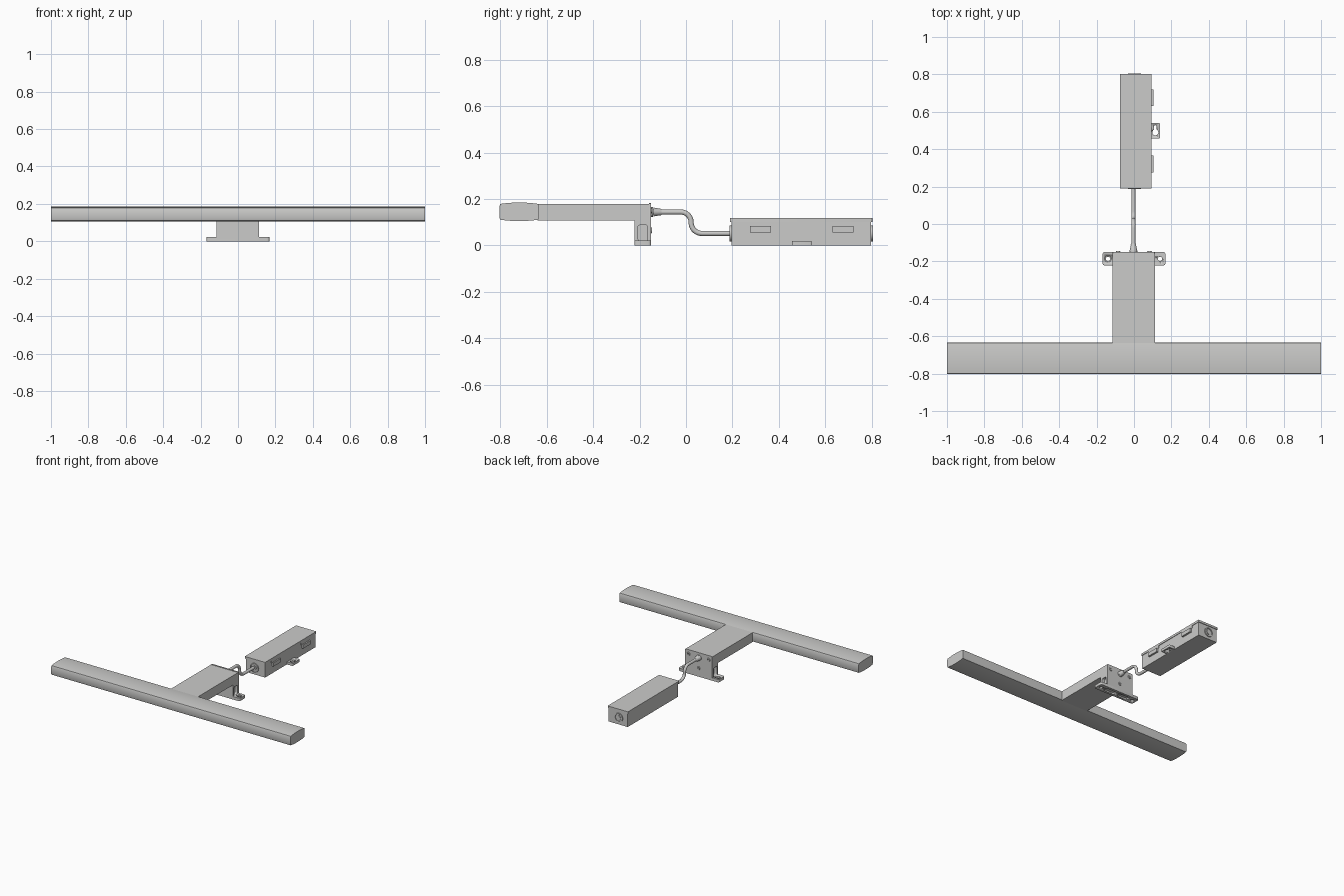
import bpy, bmesh, math
from mathutils import Vector, Matrix

if "Cube" in bpy.data.objects:
    bpy.data.objects.remove(bpy.data.objects["Cube"])

GREY = bpy.data.materials.new("light_grey")
GREY.diffuse_color = (0.6, 0.6, 0.59, 1)
GREY.use_nodes = True
GREY.node_tree.nodes["Principled BSDF"].inputs["Base Color"].default_value = GREY.diffuse_color


def finish(name, bm, smooth=False):
    bmesh.ops.recalc_face_normals(bm, faces=bm.faces)
    me = bpy.data.meshes.new(name)
    bm.to_mesh(me)
    bm.free()
    me.materials.append(GREY)
    ob = bpy.data.objects.new(name, me)
    bpy.context.collection.objects.link(ob)
    if smooth:
        bpy.ops.object.select_all(action='DESELECT')
        ob.select_set(True)
        bpy.context.view_layer.objects.active = ob
        bpy.ops.object.shade_smooth_by_angle(angle=math.radians(35))
    return ob


def box(name, x, y, z, round_axis=None, r=0.0):
    """Box from ranges; edges along round_axis may be rounded."""
    bm = bmesh.new()
    bmesh.ops.create_cube(bm, size=1)
    for v in bm.verts:
        v.co = Vector([(a + b) / 2 + c * (b - a) for c, (a, b) in zip(v.co, (x, y, z))])
    if round_axis is not None:
        es = [e for e in bm.edges
              if abs((e.verts[0].co - e.verts[1].co).normalized()[round_axis]) > 0.9]
        bmesh.ops.bevel(bm, geom=es, offset=r, segments=4, profile=0.5, affect='EDGES')
    return finish(name, bm, round_axis is not None)


def rod(name, c, r1, r2, depth, axis='Z', n=24):
    """Cylinder or cone centred on c; r2 is the radius at the + end."""
    bm = bmesh.new()
    rot = Matrix.Rotation(-math.pi / 2, 4, 'X') if axis == 'Y' else Matrix()
    bmesh.ops.create_cone(bm, cap_ends=True, segments=n, radius1=r1, radius2=r2,
                          depth=depth, matrix=Matrix.Translation(c) @ rot)
    return finish(name, bm, True)


def extrude(name, pts, axis, a, b):
    """Extrude a 2D outline along x (pts = y,z) from a to b."""
    bm = bmesh.new()
    f = bm.faces.new([bm.verts.new((a, p, q)) for p, q in pts])
    g = bmesh.ops.extrude_face_region(bm, geom=[f])
    bmesh.ops.translate(bm, vec=(b - a, 0, 0),
                        verts=[v for v in g['geom'] if isinstance(v, bmesh.types.BMVert)])
    return finish(name, bm, axis)


def cut(ob, *cutters):
    for c in cutters:
        m = ob.modifiers.new("cut", 'BOOLEAN')
        m.operation, m.solver, m.object = 'DIFFERENCE', 'EXACT', c
        bpy.context.view_layer.objects.active = ob
        bpy.ops.object.modifier_apply(modifier=m.name)
        bpy.data.objects.remove(c)


# light bar: gently bowed top and lens underneath
N = 10
ys = [-0.799 + 0.163 * i / N for i in range(N + 1)]
bow = [1 - (2 * i / N - 1) ** 2 for i in range(N + 1)]
top = [(y, 0.179 + 0.006 * b) for y, b in zip(ys, bow)]
low = [(y, 0.111 - 0.006 * b) for y, b in zip(ys, bow)]
side_f, side_b = [(-0.802, 0.172), (-0.802, 0.118)], [(-0.633, 0.118), (-0.633, 0.172)]
extrude("light_bar", top[::-1] + side_f + low + side_b, True, -1, 1)

# arm with its downturned mounting post
arm = extrude("arm", [(-0.64, 0.108), (-0.64, 0.179), (-0.157, 0.179), (-0.157, 0.01),
                      (-0.222, 0.01), (-0.222, 0.108)], False, -0.114, 0.112)
for s in (-1, 1):
    cut(arm, box("recess", sorted((s * 0.09, s * 0.13)), (-0.207, -0.165), (0.02, 0.088), 0, 0.01))

# mounting foot with counterbored screw holes and underside slots
foot = box("mounting_foot", (-0.168, 0.168), (-0.222, -0.15), (0, 0.022), 2, 0.012)
for s in (-1, 1):
    cut(foot, rod("hole", (s * 0.139, -0.186, 0.01), 0.011, 0.011, 0.1),
        rod("counterbore", (s * 0.139, -0.186, 0.022), 0.018, 0.018, 0.012),
        box("slot", sorted((s * 0.015, s * 0.105)), (-0.203, -0.169), (-0.01, 0.012), 2, 0.012))

# end plate with three screws
box("end_plate", (-0.114, 0.112), (-0.159, -0.15), (0.01, 0.182), 1, 0.005)
for i, (x, z) in enumerate(((-0.085, 0.15), (0.083, 0.15), (0, 0.065))):
    scr = rod(f"screw_{i}", (x, -0.149, z), 0.014, 0.011, 0.007, 'Y', 16)
    cut(scr, rod("socket", (x, -0.145, z), 0.006, 0.006, 0.008, 'Y', 6))

# ribbed strain relief
X0 = -0.003
rod("strain_relief_collar", (X0, -0.147, 0.144), 0.021, 0.021, 0.012, 'Y')
for i in range(4):
    r = 0.020 - 0.0015 * i
    rod(f"strain_relief_{i}", (X0, -0.136 + i * 0.009, 0.144), r, r - 0.003, 0.009, 'Y')

# S-shaped cable
path = [(-0.15, 0.144)]
for i in range(9):
    t = math.pi / 2 * i / 8
    path.append((-0.022 + 0.044 * math.sin(t), 0.1 + 0.044 * math.cos(t)))
for i in range(9):
    t = math.pi / 2 * i / 8
    path.append((0.068 - 0.046 * math.cos(t), 0.098 - 0.046 * math.sin(t)))
path.append((0.2, 0.052))
bm = bmesh.new()
rings = []
for i, (y, z) in enumerate(path):
    p, q = path[max(i - 1, 0)], path[min(i + 1, len(path) - 1)]
    d = Vector((0, q[0] - p[0], q[1] - p[1])).normalized()
    n = Vector((0, -d.z, d.y))
    rings.append([bm.verts.new(Vector((X0, y, z)) + 0.011 * (math.cos(a) * n + math.sin(a) * Vector((1, 0, 0))))
                  for a in [k * math.pi / 8 for k in range(16)]])
for a, b in zip(rings, rings[1:]):
    for k in range(16):
        bm.faces.new((a[k], a[k - 1], b[k - 1], b[k]))
finish("cable", bm, True)

# driver box and overhanging lid
body = box("driver_box", (-0.071, 0.090), (0.195, 0.797), (0, 0.106))
box("driver_lid", (-0.076, 0.094), (0.189, 0.802), (0.102, 0.118), 2, 0.003)

# snap clips on the right side
for i, y in enumerate((0.32, 0.675)):
    box(f"clip_{i}", (0.088, 0.104), (y - 0.045, y + 0.045), (0.056, 0.084))
    box(f"clip_strap_{i}", (0.088, 0.094), (y - 0.055, y + 0.055), (0.084, 0.104))

# keyhole hanging tab
tab = box("hanging_tab", (0.085, 0.138), (0.456, 0.541), (0, 0.02), 2, 0.006)
cut(tab, rod("key_round", (0.114, 0.490, 0.01), 0.016, 0.016, 0.1),
    box("key_slot", (0.107, 0.121), (0.49, 0.528), (-0.05, 0.07), 2, 0.006))

# ring-shaped cable ports on both ends
for name, y, s, z in (("port_front", 0.193, -1, 0.052), ("port_back", 0.798, 1, 0.052)):
    port = rod(name, (X0 + 0.006, y, z), 0.034, 0.034, 0.012, 'Y', 32)
    cut(port, rod("groove", (X0 + 0.006, y + s * 0.006, z), 0.026, 0.026, 0.008, 'Y', 32))
    rod(name + "_grommet", (X0 + 0.006, y, z), 0.017, 0.017, 0.012, 'Y')
